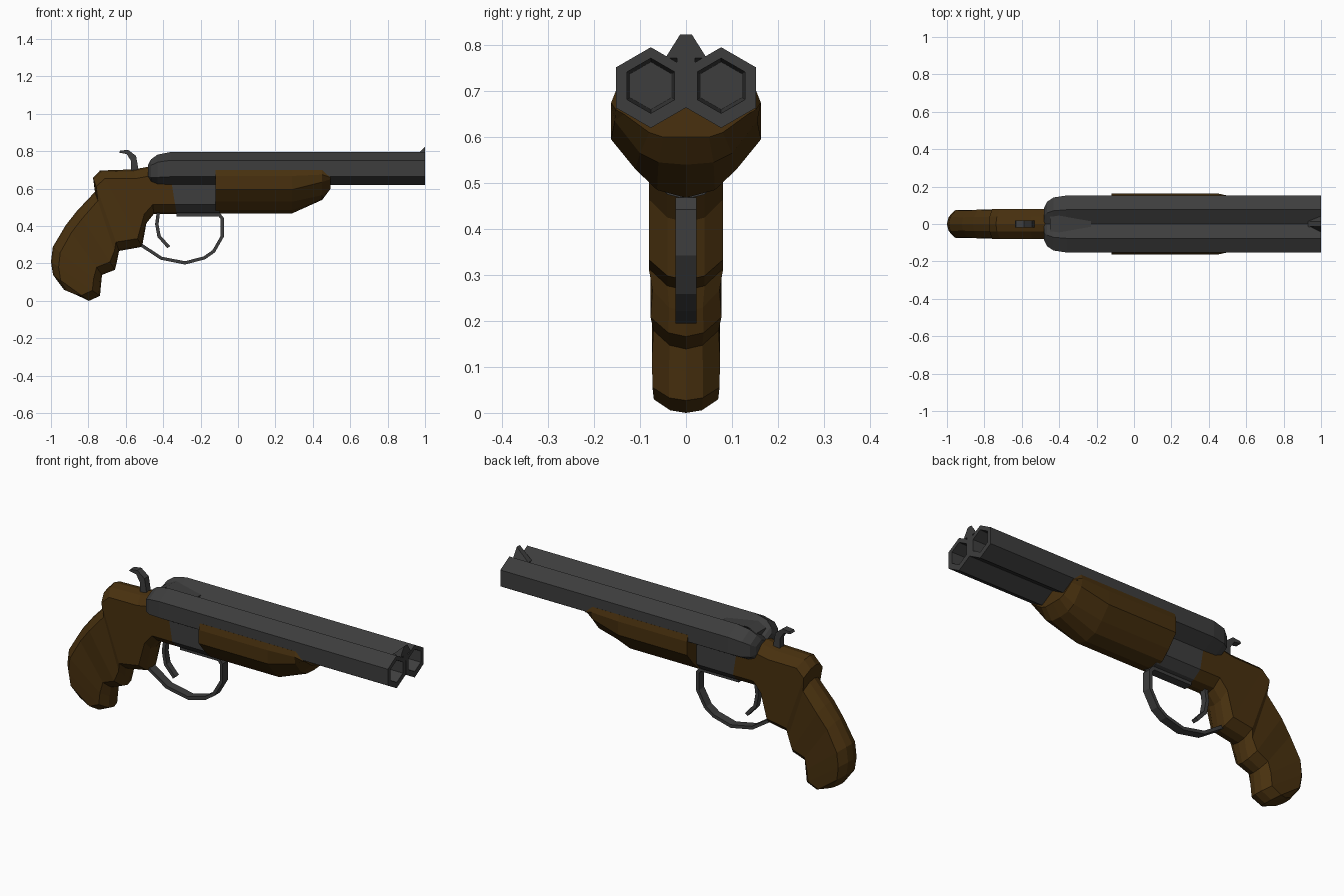
import bpy, bmesh, math
from mathutils import Vector

if "Cube" in bpy.data.objects:
    bpy.data.objects.remove(bpy.data.objects["Cube"])


def material(name, rgb):
    m = bpy.data.materials.new(name)
    m.diffuse_color = (*rgb, 1)
    m.use_nodes = True
    m.node_tree.nodes["Principled BSDF"].inputs["Base Color"].default_value = m.diffuse_color
    return m


STEEL = material("dark_steel", (0.047, 0.047, 0.047))
WOOD = material("brown_wood", (0.065, 0.030, 0.0045))


def loft(name, rings, mat):
    """Skin a list of equal-length closed rings and cap both ends."""
    bm = bmesh.new()
    vs = [[bm.verts.new(p) for p in r] for r in rings]
    n = len(rings[0])
    for a, b in zip(vs, vs[1:]):
        for i in range(n):
            j = (i + 1) % n
            bm.faces.new((a[i], a[j], b[j], b[i]))
    bm.faces.new(vs[0])
    bm.faces.new(vs[-1])
    bmesh.ops.recalc_face_normals(bm, faces=bm.faces)
    me = bpy.data.meshes.new(name)
    bm.to_mesh(me)
    bm.free()
    me.materials.append(mat)
    ob = bpy.data.objects.new(name, me)
    bpy.context.collection.objects.link(ob)
    return ob


def plate(name, outline, half, mat):
    """Side profile in x, z extruded across y."""
    return loft(name, [[(x, y, z) for x, z in outline] for y in (-half, half)], mat)


def strap(name, path, thick, half, mat):
    """Flat strip of constant thickness following a path in x, z."""
    pts = [Vector(p) for p in path]
    rings = []
    for i, p in enumerate(pts):
        d0 = (p - pts[max(i - 1, 0)]).normalized()
        d1 = (pts[min(i + 1, len(pts) - 1)] - p).normalized()
        d = (d0 + d1).normalized()
        k = max(d.dot(d0 if i else d1), 0.6)
        n = Vector((-d.y, d.x)) * thick / 2 / k
        a, b = p + n, p - n
        rings.append([(a.x, -half, a.y), (a.x, half, a.y),
                      (b.x, half, b.y), (b.x, -half, b.y)])
    return loft(name, rings, mat)


# Barrels: hexagonal tubes, rounded at the breech, bored at the muzzle
R, CY, CZ = 0.0878, 0.0765, 0.7078
HEX = [(math.cos(math.radians(30 + 60 * i)), math.sin(math.radians(30 + 60 * i)))
       for i in range(6)]


def barrel_ring(side, x, ky=1, top=CZ + R, bot=CZ - R):
    mid, h = (top + bot) / 2, (top - bot) / 2
    return [(x, side * ky * (CY + R * c), mid + h * s) for c, s in HEX]


def bore_ring(side, x, r):
    return [(x, side * (CY + r * c), CZ + 0.004 + r * s) for c, s in HEX]


for side, label in ((-1, "right"), (1, "left")):
    loft("barrel_" + label, [
        barrel_ring(side, -0.48, 0.58, 0.73, 0.647),
        barrel_ring(side, -0.465, 0.78, 0.757, 0.628),
        barrel_ring(side, -0.43, 0.93, 0.782, 0.62),
        barrel_ring(side, -0.36),
        barrel_ring(side, 1.0),
        bore_ring(side, 1.0, 0.060),
        bore_ring(side, 0.80, 0.052)], STEEL)

# Raised breech rib and front sight in the groove between the barrels
loft("breech_rib", [[(-0.45, -0.04, 0.755), (-0.45, 0.04, 0.755), (-0.45, 0, 0.72)],
                    [(-0.40, -0.045, 0.777), (-0.40, 0.045, 0.777), (-0.40, 0, 0.74)],
                    [(-0.23, -0.015, 0.76), (-0.23, 0.015, 0.76), (-0.23, 0, 0.74)]], STEEL)
loft("front_sight", [[(0.93, -0.015, 0.758), (0.93, 0.015, 0.758),
                      (0.93, 0.012, 0.75), (0.93, -0.012, 0.75)],
                     [(1.0, -0.013, 0.823), (1.0, 0.013, 0.823),
                      (1.0, 0.045, 0.772), (1.0, -0.045, 0.772)]], STEEL)
plate("sight_base", [(0.93, 0.74), (1.0, 0.74), (1.0, 0.775), (0.95, 0.765)], 0.02, STEEL)


# Grip and receiver share a ten-sided section between a back and a front point
def grip_ring(bx, bz, fx, fz, w):
    b, f = Vector((bx, bz)), Vector((fx, fz))
    d = f - b
    c = min(0.05, 0.3 * d.length)
    d.normalize()
    half = [(b, 0), (b + d * 0.2 * c, 0.5 * w), (b + d * c, w),
            (f - d * c, w), (f - d * 0.2 * c, 0.5 * w), (f, 0)]
    return ([(p.x, y, p.y) for p, y in half]
            + [(p.x, -y, p.y) for p, y in half[-2:0:-1]])


joint = grip_ring(-0.365, 0.69, -0.328, 0.465, 0.08)
loft("receiver", [joint, grip_ring(-0.10, 0.69, -0.10, 0.465, 0.08)], STEEL)
loft("grip", [joint] + [grip_ring(*s) for s in (
    (-0.48, 0.717, -0.45, 0.465, 0.08),
    (-0.556, 0.703, -0.49, 0.415, 0.08),
    (-0.738, 0.697, -0.513, 0.289, 0.08),
    (-0.775, 0.658, -0.636, 0.267, 0.081),
    (-0.765, 0.583, -0.645, 0.22, 0.073),
    (-0.861, 0.481, -0.658, 0.166, 0.077),
    (-0.92, 0.406, -0.727, 0.139, 0.071),
    (-0.99, 0.289, -0.732, 0.09, 0.074),
    (-1.0, 0.209, -0.738, 0.027, 0.073),
    (-0.989, 0.139, -0.797, 0.0, 0.070),
    (-0.93, 0.059, -0.86, 0.03, 0.050))], WOOD)

# Wooden fore-end wrapped under the barrels, tapering at the front
FULL = [(0.153, 0.70), (0.163, 0.668), (0.163, 0.595), (0.11, 0.53), (0.063, 0.485), (0, 0.468)]
SLOPE = [(0.153, 0.70), (0.163, 0.675), (0.155, 0.635), (0.10, 0.565), (0.06, 0.545), (0, 0.54)]
TIP = [(0.145, 0.675), (0.153, 0.66), (0.135, 0.65), (0.08, 0.61), (0.05, 0.60), (0, 0.60)]


def fore_ring(x, half):
    return [(x, y, z) for y, z in half] + [(x, -y, z) for y, z in half[-2::-1]]


loft("fore_end", [fore_ring(-0.12, FULL), fore_ring(0.29, FULL),
                  fore_ring(0.45, SLOPE), fore_ring(0.495, TIP)], WOOD)

# Hammer, trigger and trigger guard
plate("hammer", [(-0.573, 0.69), (-0.573, 0.75), (-0.595, 0.785), (-0.637, 0.793),
                 (-0.63, 0.803), (-0.588, 0.808), (-0.545, 0.775), (-0.53, 0.69)], 0.018, STEEL)
strap("trigger", [(-0.425, 0.48), (-0.434, 0.41), (-0.422, 0.345), (-0.37, 0.287)],
      0.018, 0.016, STEEL)
strap("trigger_guard", [(-0.33, 0.46), (-0.10, 0.46), (-0.084, 0.44), (-0.084, 0.345),
                        (-0.13, 0.265), (-0.18, 0.23), (-0.283, 0.203),
                        (-0.41, 0.228), (-0.52, 0.30)], 0.017, 0.023, STEEL)
